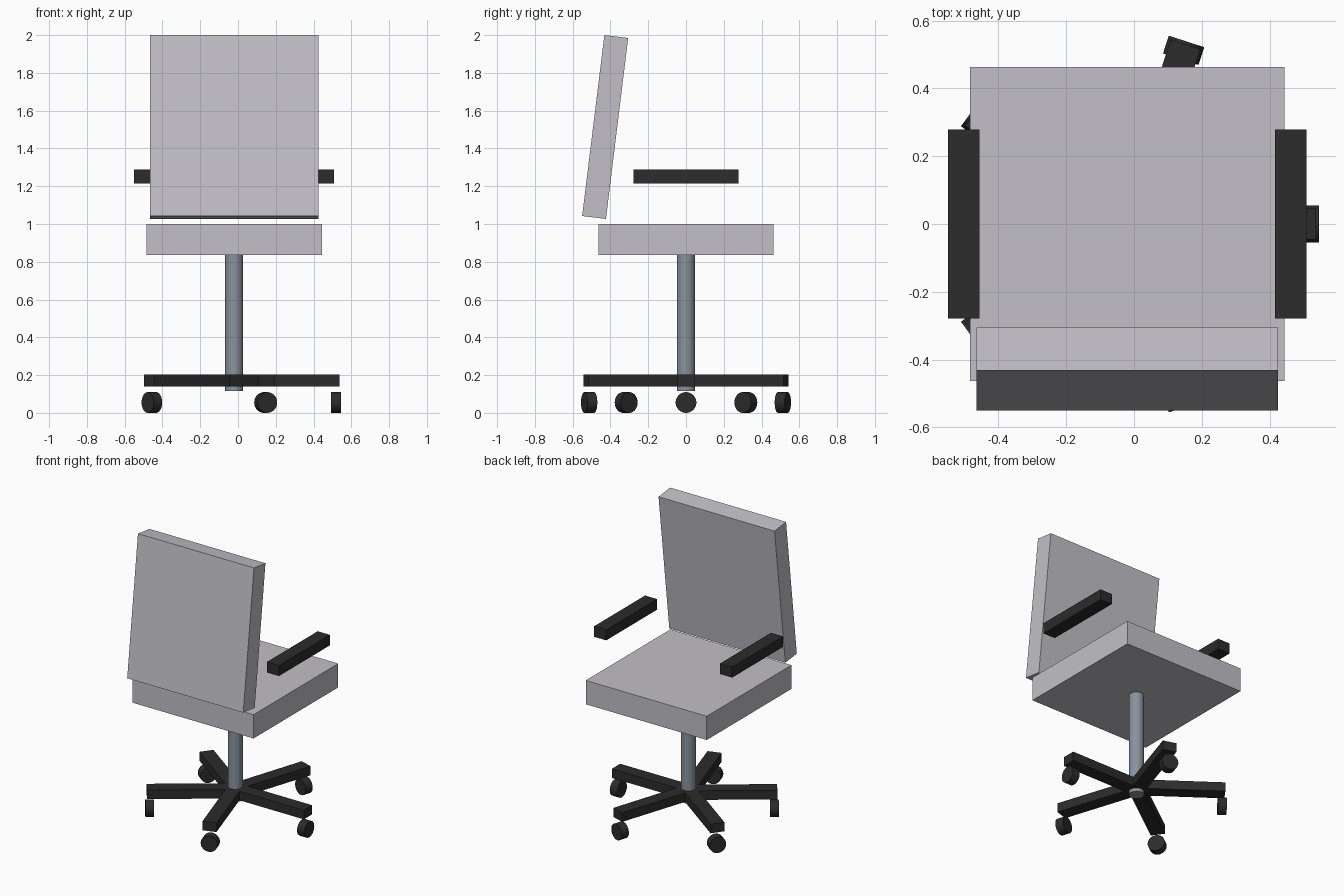
import bpy, math
from mathutils import Matrix, Vector

if "Cube" in bpy.data.objects:
    bpy.data.objects.remove(bpy.data.objects["Cube"])

CX = -0.02  # x of the column and seat centre


def material(name, rgb):
    m = bpy.data.materials.new(name)
    m.diffuse_color = (*rgb, 1)
    m.use_nodes = True
    m.node_tree.nodes["Principled BSDF"].inputs["Base Color"].default_value = m.diffuse_color
    return m


FABRIC = material("light grey fabric", (0.54, 0.53, 0.57))
BLACK = material("black plastic", (0.025, 0.025, 0.026))
STEEL = material("blue grey steel", (0.25, 0.29, 0.34))


def finish(name, mat, matrix):
    o = bpy.context.object
    o.name = name
    o.data.materials.append(mat)
    o.data.transform(matrix)
    return o


def box(name, mat, size, centre, rot=Matrix()):
    bpy.ops.mesh.primitive_cube_add(size=1)
    return finish(name, mat, Matrix.Translation(centre) @ rot @ Matrix.Diagonal((*size, 1)))


def cylinder(name, mat, radius, depth, centre, rot=Matrix()):
    bpy.ops.mesh.primitive_cylinder_add(vertices=32, radius=radius, depth=depth)
    o = finish(name, mat, Matrix.Translation(centre) @ rot)
    bpy.ops.object.shade_smooth_by_angle(angle=math.radians(35))
    return o


# Seat cushion and tilted backrest
box("seat", FABRIC, (0.928, 0.928, 0.165), (CX, 0, 0.9175))
box("backrest", FABRIC, (0.89, 0.127, 0.965), (CX, -0.428, 1.5135),
    Matrix.Rotation(math.radians(-7), 4, 'X'))

# Floating armrests
for side, label in ((-1, "left"), (1, "right")):
    box(label + "_armrest", BLACK, (0.093, 0.558, 0.073), (CX + side * 0.483, 0, 1.251))

# Central column
cylinder("column", STEEL, 0.0475, 0.725, (CX, 0, 0.4775))

# Five-star base: each leg carries a wheel whose axle points outwards
for i in range(5):
    turn = Matrix.Rotation(math.radians(72 * i), 4, 'Z')
    hub = Vector((CX, 0, 0))
    box(f"base_leg_{i + 1}", BLACK, (0.557, 0.092, 0.063),
        hub + turn @ Vector((0.2785, 0, 0.171)), turn)
    cylinder(f"wheel_{i + 1}", BLACK, 0.055, 0.055,
             hub + turn @ Vector((0.539, 0, 0.055)),
             turn @ Matrix.Rotation(math.pi / 2, 4, 'Y'))
